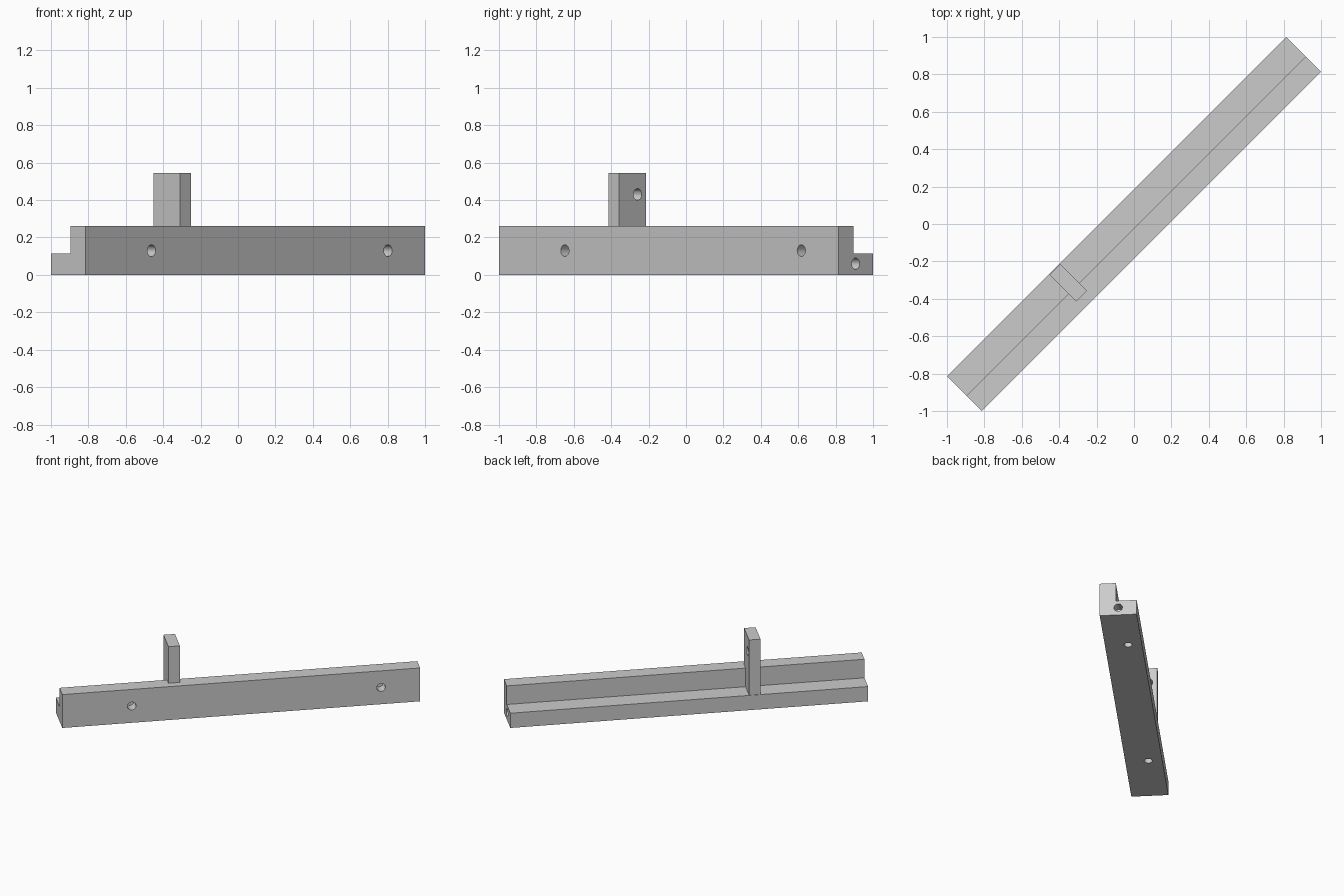
import bpy, bmesh, math
from mathutils import Matrix, Vector

if "Cube" in bpy.data.objects:
    bpy.data.objects.remove(bpy.data.objects["Cube"])

TURN = Matrix.Rotation(math.radians(45), 4, 'Z')   # the rail lies on the diagonal
L, W = 1.283, 0.131                                # half length, half width

grey = bpy.data.materials.new("plain_grey")
grey.diffuse_color = (0.6, 0.6, 0.6, 1)
grey.use_nodes = True
grey.node_tree.nodes["Principled BSDF"].inputs["Base Color"].default_value = grey.diffuse_color


def add_object(name, bm):
    bmesh.ops.recalc_face_normals(bm, faces=bm.faces)
    bm.transform(TURN)
    mesh = bpy.data.meshes.new(name)
    bm.to_mesh(mesh)
    bm.free()
    mesh.materials.append(grey)
    obj = bpy.data.objects.new(name, mesh)
    bpy.context.collection.objects.link(obj)
    return obj


def extrude_profile(name, points, x0, x1):
    """Extrude a (y, z) profile along x."""
    bm = bmesh.new()
    face = bm.faces.new([bm.verts.new((x0, y, z)) for y, z in points])
    new = bmesh.ops.extrude_face_region(bm, geom=[face])["geom"]
    bmesh.ops.translate(bm, vec=(x1 - x0, 0, 0),
                        verts=[v for v in new if isinstance(v, bmesh.types.BMVert)])
    return add_object(name, bm)


def drill(target, holes):
    """Cut blind round holes: (position on face, inward direction, radius, depth)."""
    bm = bmesh.new()
    for pos, direction, r, depth in holes:
        d = Vector(direction)
        centre = Vector(pos) + d * (depth - 0.02) / 2
        m = Matrix.Translation(centre) @ d.to_track_quat('Z', 'Y').to_matrix().to_4x4()
        bmesh.ops.create_cone(bm, cap_ends=True, segments=32, radius1=r, radius2=r,
                              depth=depth + 0.02, matrix=m)
    cutter = add_object(target.name + "_hole_cutter", bm)
    cutter.hide_render = True
    mod = target.modifiers.new("holes", 'BOOLEAN')
    mod.operation, mod.solver, mod.object = 'DIFFERENCE', 'EXACT', cutter
    # bake the cut and drop the cutter
    graph = bpy.context.evaluated_depsgraph_get()
    cut = bpy.data.meshes.new_from_object(target.evaluated_get(graph))
    target.modifiers.clear()
    target.data = cut
    bpy.data.objects.remove(cutter)


# L-shaped rail with a low ledge along its back
rail = extrude_profile("rail", [(-W, 0), (W, 0), (W, 0.115), (-0.0165, 0.115),
                                (-0.0165, 0.26), (-W, 0.26)], -L, L)
drill(rail, [
    ((-0.785, -W, 0.13), (0, 1, 0), 0.031, 0.08),    # side holes
    ((1.003, -W, 0.13), (0, 1, 0), 0.031, 0.08),
    ((-0.79, 0.032, 0), (0, 0, 1), 0.029, 0.08),     # underside holes
    ((0.855, 0.032, 0), (0, 0, 1), 0.029, 0.08),
    ((L, 0, 0.06), (-1, 0, 0), 0.03, 0.08),          # end hole
])

# Upright plate standing on the ledge
upright = extrude_profile("upright_plate", [(-0.075, 0.115), (0.127, 0.115),
                                            (0.127, 0.545), (-0.075, 0.545)], -0.512, -0.43)
drill(upright, [((-0.43, 0.064, 0.43), (-1, 0, 0), 0.031, 0.07)])
